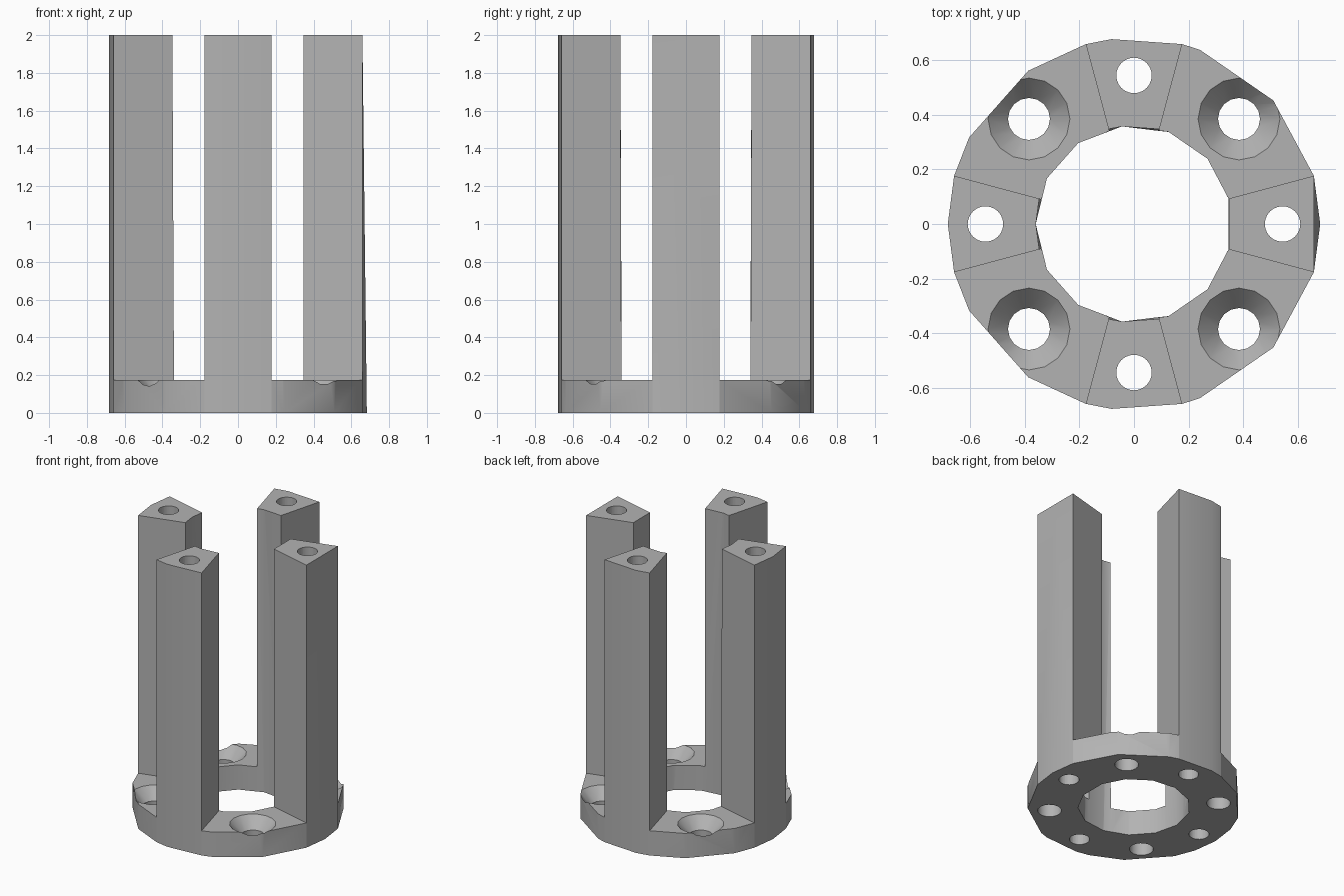
import bpy
import bmesh
from math import cos, sin, radians, pi

if "Cube" in bpy.data.objects:
    bpy.data.objects.remove(bpy.data.objects["Cube"], do_unlink=True)

HEIGHT, BASE = 2.0, 0.175
OUTER, INNER = 0.682, 0.36
SIDES, HALF_POST = 13, 15
BOLT_CIRCLE = 0.544

grey = bpy.data.materials.new("plain grey")
grey.use_nodes = True
colour = (0.45, 0.45, 0.45, 1)
grey.diffuse_color = colour
grey.node_tree.nodes["Principled BSDF"].inputs["Base Color"].default_value = colour


def loft(name, loops):
    """Closed solid through loops of points that all have the same count."""
    bm = bmesh.new()
    rings = [[bm.verts.new(p) for p in loop] for loop in loops]
    n = len(rings[0])
    for low, high in zip(rings, rings[1:]):
        for i in range(n):
            j = (i + 1) % n
            bm.faces.new((low[i], low[j], high[j], high[i]))
    bm.faces.new(rings[0][::-1])
    bm.faces.new(rings[-1])
    bmesh.ops.triangulate(bm, faces=[f for f in bm.faces if len(f.verts) == 4])
    bmesh.ops.recalc_face_normals(bm, faces=bm.faces)
    mesh = bpy.data.meshes.new(name)
    bm.to_mesh(mesh)
    bm.free()
    mesh.materials.append(grey)
    obj = bpy.data.objects.new(name, mesh)
    bpy.context.collection.objects.link(obj)
    return obj


def polar(r, degrees, z):
    a = radians(degrees)
    return (r * cos(a), r * sin(a), z)


def lathe(name, x, y, profile, sides):
    return loft(name, [[(x + r * cos(2 * pi * i / sides), y + r * sin(2 * pi * i / sides), z)
                        for i in range(sides)] for r, z in profile])


def cut(target, cutter):
    mod = target.modifiers.new("cut", "BOOLEAN")
    mod.operation = "DIFFERENCE"
    mod.solver = "EXACT"
    mod.object = cutter
    bpy.context.view_layer.objects.active = target
    bpy.ops.object.modifier_apply(modifier=mod.name)
    bpy.data.objects.remove(cutter, do_unlink=True)


# Coarse outline angles, with the post corners added
step = 360 / SIDES
coarse = [(180 + i * step) % 360 for i in range(SIDES)]
corners = [(q * 90 + s * HALF_POST) % 360 for q in range(4) for s in (-1, 1)]


def chord(r, angle):
    """Radius of the coarse outline at an angle."""
    offset = (angle - 180) % step - step / 2
    return r * cos(radians(step / 2)) / cos(radians(offset))


# Outer body: one bulging corner on the +x side flattens toward the top
outer_angles = sorted([a for a in coarse if min(abs(a - c) for c in corners) > 2]
                      + corners + [0])
flat = OUTER * cos(radians(HALF_POST))
body = loft("slotted_post_holder", [
    [polar(OUTER, a, 0) for a in outer_angles],
    [polar(flat if a == 0 else OUTER, a, HEIGHT) for a in outer_angles]])

# Central bore, spreading to the true radius at the top of the posts
bore_angles = sorted([a for a in coarse if min(abs(a - c) for c in corners) > 2] + corners)
cut(body, loft("bore_cutter", [
    [polar(chord(INNER, a), a, -0.1) for a in bore_angles],
    [polar(INNER, a, HEIGHT + 0.1) for a in bore_angles]]))

for q in range(4):
    # Open gap between neighbouring posts
    a, b = q * 90 + HALF_POST, q * 90 + 90 - HALF_POST
    cut(body, loft("gap_cutter", [
        [polar(0.1, a, z), polar(2, a, z), polar(2, b, z), polar(0.1, b, z)]
        for z in (BASE, HEIGHT + 0.2)]))
    # Long hole through each post
    x, y, _ = polar(BOLT_CIRCLE, q * 90, 0)
    cut(body, lathe("post_hole_cutter", x, y, [(0.065, -0.1), (0.065, HEIGHT + 0.1)], 24))
    # Countersunk hole in the base
    x, y, _ = polar(BOLT_CIRCLE, q * 90 + 45, 0)
    cut(body, lathe("countersink_cutter", x, y,
                    [(0.077, -0.1), (0.077, BASE - 0.08), (0.15, BASE), (0.15, BASE + 0.1)], 16))

bpy.ops.object.select_all(action="DESELECT")
body.select_set(True)
bpy.context.view_layer.objects.active = body
bpy.ops.object.shade_smooth_by_angle(angle=radians(30))
